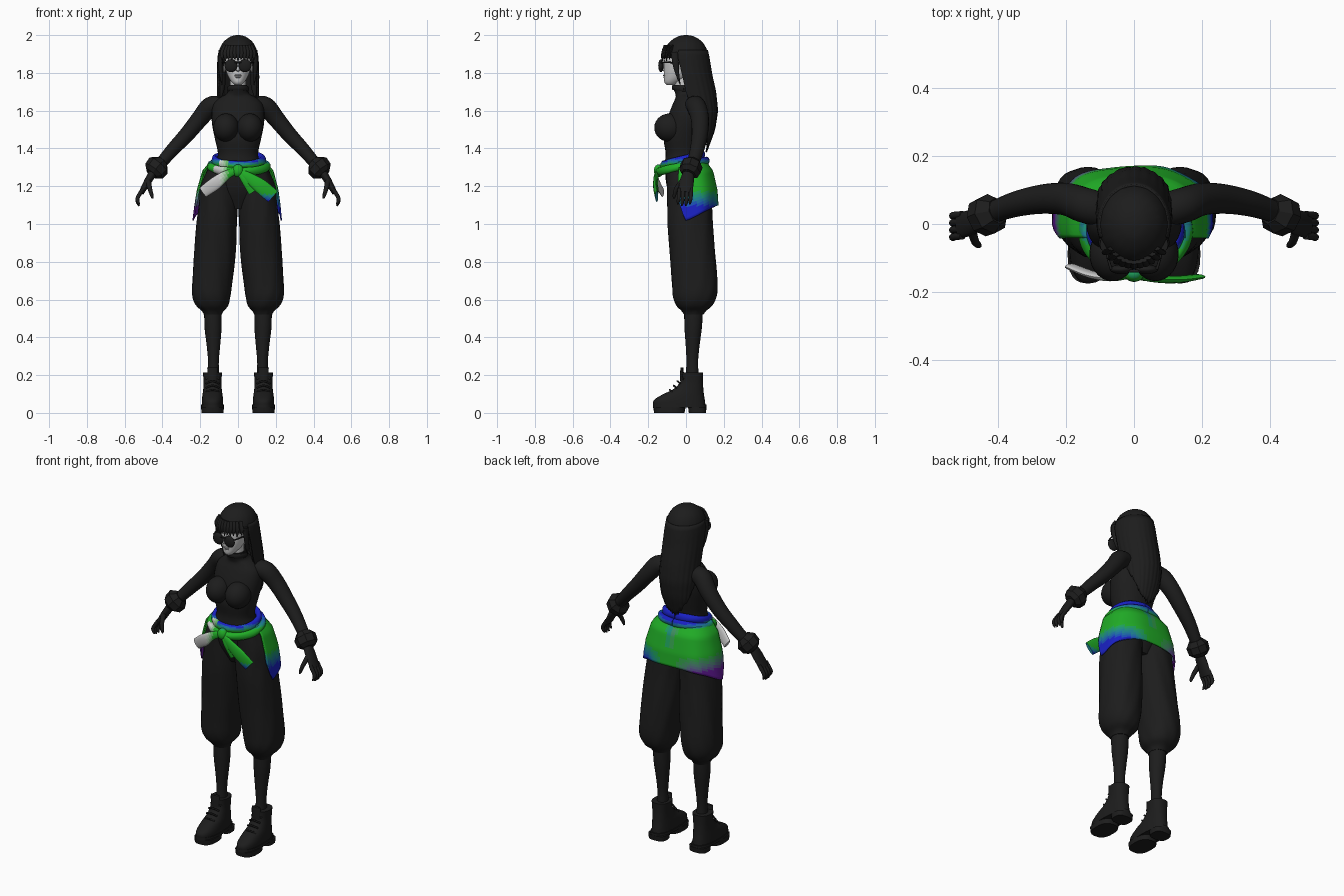
import bpy, bmesh, math, random
from mathutils import Vector

random.seed(4)
BLACK, SKIN, WHITE = (.012, .012, .012), (.55, .55, .55), (.75, .75, .75)
GREEN, BLUE, PURPLE = (.015, .42, .02), (.01, .015, .55), (.13, .01, .33)
mats = {}


def material(c):
    c = tuple(round(v, 3) for v in c)
    if c not in mats:
        mats[c] = bpy.data.materials.new("colour_%d" % len(mats))
        mats[c].diffuse_color = (*c, 1)
    return mats[c]


def finish(name, bm, color, mirror=False, smooth=True, thick=0):
    bmesh.ops.recalc_face_normals(bm, faces=bm.faces)
    me = bpy.data.meshes.new(name)
    bm.to_mesh(me)
    bm.free()
    ob = bpy.data.objects.new(name, me)
    bpy.context.collection.objects.link(ob)
    slots = {}
    for f in me.polygons:
        m = material(color(f.center) if callable(color) else color)
        if m.name not in slots:
            slots[m.name] = len(slots)
            me.materials.append(m)
        f.material_index = slots[m.name]
    if smooth:
        bpy.ops.object.select_all(action='DESELECT')
        ob.select_set(True)
        bpy.context.view_layer.objects.active = ob
        bpy.ops.object.shade_smooth_by_angle(angle=math.radians(50))
    if thick:
        md = ob.modifiers.new("thickness", 'SOLIDIFY')
        md.thickness, md.offset = thick, 0
    if mirror:
        ob.modifiers.new("mirror", 'MIRROR')
    return ob


def spline(s, k):
    out = []
    for i in range(len(s) - 1):
        a, b, c, d = s[max(i - 1, 0)], s[i], s[i + 1], s[min(i + 2, len(s) - 1)]
        for j in range(k):
            t = j / k
            out.append([.5 * (2 * q + (r - p) * t + (2 * p - 5 * q + 4 * r - w) * t * t
                        + (3 * q - p - 3 * r + w) * t ** 3) for p, q, r, w in zip(a, b, c, d)])
    return out + [list(s[-1])]


def power(v, p):
    return math.copysign(abs(v) ** (2 / p), v)


# sections are (x, y, z, half width, half depth); flat keeps the rings level
def tube(name, secs, color=BLACK, n=20, k=4, flat=True, p=2, mirror=False,
         fold=(0, 0), smooth=True, ref=(0, 1, 0)):
    s = spline(secs, k)
    bm, rings = bmesh.new(), []
    for i, (x, y, z, ra, rb) in enumerate(s):
        a, b = Vector((1, 0, 0)), Vector((0, 1, 0))
        if not flat:
            t = (Vector(s[min(i + 1, len(s) - 1)][:3]) - Vector(s[max(i - 1, 0)][:3])).normalized()
            b = Vector(ref) - t * t.dot(Vector(ref))
            b.normalize()
            a = b.cross(t)
        ring = []
        for j in range(n):
            w = 2 * math.pi * j / n
            f = 1 + fold[0] * math.cos(fold[1] * w + i * .5)
            ring.append(bm.verts.new(Vector((x, y, z)) + a * max(ra, .001) * f * power(math.cos(w), p)
                                     + b * max(rb, .001) * f * power(math.sin(w), p)))
        rings.append(ring)
    for r, q in zip(rings, rings[1:]):
        for j in range(n):
            bm.faces.new((r[j], r[(j + 1) % n], q[(j + 1) % n], q[j]))
    bm.faces.new(rings[0])
    bm.faces.new(rings[-1])
    return finish(name, bm, color, mirror, smooth)


def column(name, rows, **kw):  # rows (z, centre y, half width, half depth) on the middle line
    return tube(name, [(0, cy, z, rx, ry) for z, cy, rx, ry in rows], **kw)


def ball(name, loc, size, color=BLACK, mirror=False, n=20):
    bm = bmesh.new()
    bmesh.ops.create_uvsphere(bm, u_segments=n, v_segments=n // 2, radius=1)
    for v in bm.verts:
        v.co = Vector(v.co[i] * size[i] + loc[i] for i in range(3))
    return finish(name, bm, color, mirror)


# open curtain wrapped round the back; hem(u) gives the bottom height, u in -1..1
def sheet(name, rows, half, hem, color, n=48, m=18, p=2., ripple=(0, 0)):
    bm, grid = bmesh.new(), []
    for j in range(n + 1):
        u = 2 * j / n - 1
        w, bottom, col = u * math.radians(half), hem(u), []
        for i in range(m + 1):
            z = rows[0][0] + (bottom - rows[0][0]) * i / m
            for a, b in zip(rows, rows[1:]):
                if z >= b[0] or b is rows[-1]:
                    t = (z - a[0]) / (b[0] - a[0])
                    cy, rx, ry = (a[q] + (b[q] - a[q]) * t for q in (1, 2, 3))
                    break
            f = 1 + ripple[0] * math.sin(ripple[1] * w) * i / m
            col.append(bm.verts.new((rx * f * power(math.sin(w), p), cy + ry * f * power(math.cos(w), p), z)))
        grid.append(col)
    for c, d in zip(grid, grid[1:]):
        for i in range(m):
            bm.faces.new((c[i], c[i + 1], d[i + 1], d[i]))
    return finish(name, bm, color, thick=.008)


# Head, face and glasses
column("head", [(1.735, -.08, .015, .02), (1.75, -.072, .032, .042), (1.78, -.047, .052, .07),
                (1.82, -.032, .066, .085), (1.87, -.025, .072, .09), (1.92, -.015, .07, .085),
                (1.97, 0, .045, .055)], color=SKIN, n=28)
column("neck", [(1.66, 0, .047, .05), (1.72, -.015, .042, .045), (1.79, -.015, .042, .045)], color=SKIN)
tube("nose", [(0, -.112, 1.86, .006, .005), (0, -.122, 1.83, .008, .009), (0, -.122, 1.815, .012, .01),
              (0, -.112, 1.808, .006, .004)], SKIN, 12)
ball("upper_lip", (0, -.114, 1.787, ), (.02, .008, .005), (.4, .4, .4))
ball("lower_lip", (0, -.111, 1.778), (.017, .009, .006), (.4, .4, .4))
ball("ear", (.073, -.005, 1.83), (.008, .018, .028), SKIN, True)
ball("lens", (.037, -.133, 1.838), (.034, .014, .034), mirror=True)
tube("glasses_bridge", [(-.03, -.138, 1.855, .005, .005), (.03, -.138, 1.855, .005, .005)], n=8, flat=False)
tube("glasses_arm", [(.067, -.133, 1.855, .004, .004), (.08, -.08, 1.855, .004, .004),
                     (.08, 0, 1.85, .004, .004)], n=8, flat=False, ref=(0, 0, 1), mirror=True)

# Hair: crown, long back curtain, fringe and face locks
column("hair_crown", [(2, 0, .008, .008), (1.992, 0, .04, .045), (1.965, 0, .076, .085),
                      (1.925, -.002, .097, .111), (1.88, -.002, .104, .122)], n=48, fold=(.008, 16))
sheet("back_hair", [(1.92, 0, .098, .112), (1.88, 0, .105, .121), (1.79, .02, .108, .115), (1.7, .04, .107, .115),
                    (1.6, .07, .106, .095), (1.5, .08, .092, .07), (1.39, .08, .062, .03)],
      110, lambda u: 1.39 + .26 * u * u + random.uniform(-.012, .012), BLACK, n=64, ripple=(.02, 24))
for i in range(-5, 6):
    x = i * .0165
    y = -.124 * math.sqrt(1 - (x / .112) ** 2)
    tube("fringe_lock", [(x * .8, y + .012, 1.945, .012, .006), (x, y, 1.905, .013, .007),
                         (x * 1.02, y - .004, 1.862 + .008 * (i % 2), .002, .002)], n=8, flat=False)
tube("face_lock", [(.088, -.06, 1.91, .012, .02), (.093, -.055, 1.85, .012, .018),
                   (.09, -.045, 1.79, .009, .01), (.084, -.03, 1.735, .002, .002)], n=10, mirror=True)
tube("side_lock", [(.085, -.01, 1.88, .02, .03), (.087, .01, 1.8, .02, .025),
                   (.087, .02, 1.73, .019, .02), (.09, .02, 1.67, .004, .004)], n=12, mirror=True)

# Fitted top
column("torso", [(1.28, -.01, .14, .11), (1.34, -.018, .113, .092), (1.38, -.02, .107, .088),
                 (1.45, -.018, .122, .1), (1.52, -.005, .136, .1), (1.58, .005, .14, .096),
                 (1.635, .015, .13, .085), (1.67, .015, .095, .07), (1.69, .005, .06, .062),
                 (1.72, -.012, .05, .056), (1.735, -.018, .047, .053)], n=32, p=2.2)
ball("bust", (.063, -.088, 1.51), (.068, .08, .075), mirror=True, n=28)
tube("collar_fold", [(.052 * math.cos(a), -.012 + .057 * math.sin(a), 1.715 - .008 * math.sin(a), .006, .014)
                     for a in [math.pi * i / 8 for i in range(17)]], n=10, k=2, flat=False, ref=(0, 0, 1))

# Arms, cuffs and gloved hands
tube("arm", [(.09, .04, 1.63, .045, .05), (.145, .055, 1.622, .052, .052), (.2, .073, 1.56, .046, .048),
             (.27, .073, 1.475, .041, .043), (.34, .06, 1.4, .036, .038), (.4, .04, 1.332, .031, .033),
             (.445, .02, 1.285, .026, .03)], flat=False, mirror=True)
tube("cuff", [(.4, .038, 1.33, .036, .04), (.42, .03, 1.31, .064, .06), (.445, .02, 1.28, .06, .058),
              (.458, .014, 1.265, .036, .038)], n=8, k=1, flat=False, mirror=True, smooth=False)
tube("palm", [(.445, .015, 1.28, .022, .026), (.475, .005, 1.23, .02, .037), (.512, -.005, 1.165, .014, .038)],
     flat=False, mirror=True)
for j in range(4):
    y, d = -.035 + .021 * j, .008 * abs(j - 1.5)
    tube("finger", [(.503, y, 1.185, .0105, .0105), (.531, y - .003, 1.14, .0105, .0105),
                    (.53, y - .006, 1.108 + d, .009, .009), (.522, y - .008, 1.092 + d, .004, .004)],
         n=10, flat=False, mirror=True)
tube("thumb", [(.475, -.022, 1.225, .014, .014), (.466, -.052, 1.185, .012, .012),
               (.456, -.062, 1.15, .009, .009), (.452, -.063, 1.135, .004, .004)], n=10, flat=False, mirror=True)

# Baggy trousers and calves
column("hips", [(1.34, -.01, .115, .09), (1.28, 0, .15, .11), (1.18, .015, .15, .112), (1.08, .02, .08, .07)], n=28)
tube("trouser_leg", [(.08, -.005, 1.3, .075, .1), (.098, .015, 1.2, .1, .115), (.105, .018, 1.1, .103, .118),
                     (.112, .022, 1, .107, .12), (.122, .035, .85, .11, .12), (.136, .045, .7, .106, .121),
                     (.14, .046, .62, .101, .116), (.137, .045, .57, .086, .096), (.134, .041, .54, .058, .065),
                     (.133, .04, .52, .047, .051)], n=40, mirror=True, fold=(.014, 9), p=2.2)
tube("calf", [(.133, .04, .55, .046, .05), (.132, .038, .45, .045, .046), (.13, .035, .35, .035, .036),
              (.13, .033, .26, .028, .031), (.13, .033, .15, .033, .038)], mirror=True)

# Chunky boots
tube("boot", [(.135, -.034, .03, .056, .138), (.135, -.036, .065, .056, .136), (.135, -.015, .097, .053, .11),
              (.135, .012, .125, .049, .08), (.135, .03, .165, .047, .06), (.135, .033, .215, .051, .058)],
     n=28, p=2.4, mirror=True)
tube("boot_welt", [(.135, -.033, .028, .06, .142), (.135, -.033, .044, .06, .142)], n=28, k=1, p=2.4, mirror=True)
tube("boot_sole", [(.135, -.088, 0, .059, .08), (.135, -.088, .03, .06, .086)], n=24, k=1, p=2.6, mirror=True)
tube("boot_heel", [(.135, .06, 0, .053, .045), (.135, .06, .03, .055, .049)], n=20, k=1, p=3, mirror=True)
tube("boot_tongue", [(.135, -.02, .17, .025, .012), (.135, -.022, .24, .028, .008)], n=12, k=2, mirror=True)
for i in range(4):
    y, z = -.082 + i * .02, .122 + i * .023
    tube("lace", [(.1, y + .01, z - .012, .005, .005), (.135, y - .003, z, .005, .005),
                  (.17, y + .01, z - .012, .005, .005)], n=8, flat=False, ref=(0, 0, 1), mirror=True)


# Tie-dye garment knotted round the waist
def mix(a, b, t):
    t = round(max(0, min(1, t)) * 6) / 6
    return [p + (q - p) * t for p, q in zip(a, b)]


def dye(c):
    if c.y < -.1:
        if c.x < -.05:
            return mix(GREEN, WHITE, (-.05 - c.x) / .05)
        return mix(GREEN, BLUE, max((1.165 - c.z) / .04, (c.z - 1.31) / .02))
    low = (1.18 - c.z) / .09
    if c.x > 0:
        return mix(GREEN, BLUE, max((c.z - 1.315) / .03, low * min(1, (c.x - .04) / .1)))
    return mix(GREEN, PURPLE, low * min(1, (-c.x - .04) / .1)) if c.z < 1.31 else mix(GREEN, BLUE, (c.z - 1.315) / .03)


def loop(r, drop, ra, rb):
    return [(.004 + (.14 + r) * math.cos(a), -.018 + (.115 + r) * math.sin(a), 1.33 - drop + .028 * math.sin(a), ra, rb)
            for a in [math.pi * (.5 + i / 10) for i in range(21)]]


tube("waist_roll_upper", loop(-.012, -.008, .016, .024), dye, 14, 3, False, ref=(0, 0, 1), fold=(.06, 3))
tube("waist_roll_lower", loop(.01, .024, .018, .022), dye, 14, 3, False, ref=(0, 0, 1), fold=(.06, 3))
sheet("draped_back", [(1.335, -.005, .14, .105), (1.28, .005, .185, .135), (1.18, .01, .212, .152),
                      (1.1, .01, .224, .157), (1, .005, .235, .155)],
      104, lambda u: 1.1 - .11 * abs(u) ** 2.2 + .14 * max(0, abs(u) - .88) / .12, dye, p=2.6, ripple=(.018, 7))
ball("knot", (0, -.145, 1.282), (.03, .025, .034), dye)
tube("left_tail", [(0, -.145, 1.285, .016, .012), (-.06, -.158, 1.26, .024, .01), (-.12, -.15, 1.215, .034, .011),
                   (-.185, -.125, 1.168, .03, .009)], dye, 16, 5, False, mirror=False)
tube("right_tail", [(0, -.145, 1.28, .016, .012), (.05, -.16, 1.25, .026, .01), (.12, -.163, 1.2, .038, .011),
                    (.185, -.155, 1.145, .038, .008)], dye, 16, 5, False)
tube("short_tail", [(.005, -.15, 1.275, .014, .01), (.04, -.158, 1.23, .022, .01),
                    (.08, -.152, 1.17, .026, .007)], dye, 14, 5, False)
